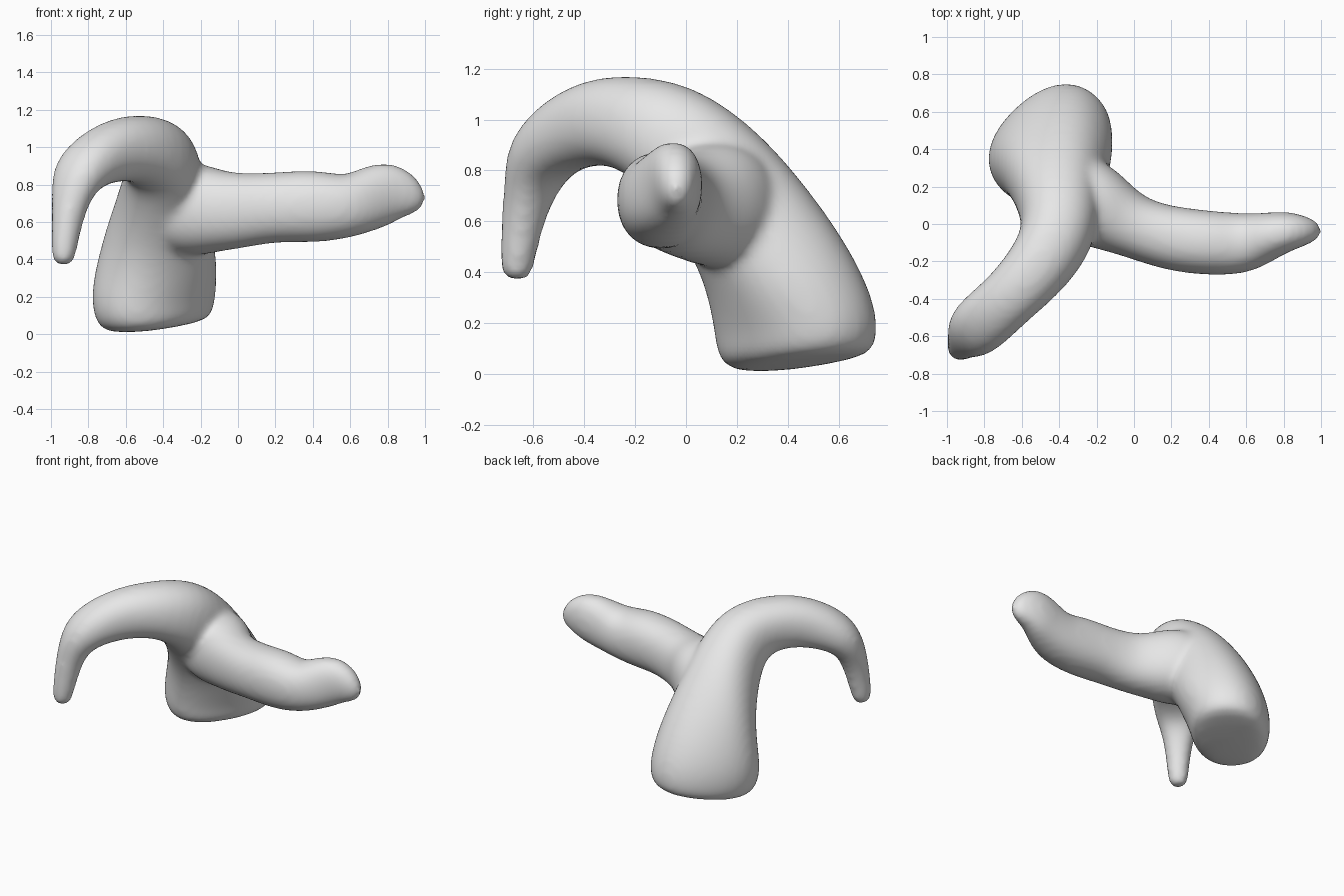
import bpy, bmesh
from math import sin, cos, radians, pi, copysign
from mathutils import Vector

if "Cube" in bpy.data.objects:
    bpy.data.objects.remove(bpy.data.objects["Cube"], do_unlink=True)

SIDES = 16
SQUARENESS = 0.9   # below one makes the cross-sections slightly boxy
SWELL = 1.04       # makes up for the shrinkage of subdivision


def rounded(value):
    return copysign(abs(value) ** SQUARENESS, value)


def add_limb(bm, rings):
    """Loft a closed limb; a ring is x, y, z, half width, half depth, heading."""
    centres = [Vector(ring[:3]) for ring in rings]
    loops = []
    for i, (centre, ring) in enumerate(zip(centres, rings)):
        width, depth, heading = ring[3:]
        before = centres[max(i - 1, 0)]
        after = centres[min(i + 1, len(centres) - 1)]
        tangent = (after - before).normalized()
        angle = radians(heading)
        side = Vector((sin(angle), -cos(angle), 0))
        side = (side - tangent * side.dot(tangent)).normalized()
        up = side.cross(tangent)
        loop = []
        for k in range(SIDES):
            a = 2 * pi * k / SIDES
            offset = side * width * rounded(cos(a)) + up * depth * rounded(sin(a))
            loop.append(bm.verts.new(centre + offset * SWELL))
        loops.append(loop)
    for lower, upper in zip(loops, loops[1:]):
        for k in range(SIDES):
            n = (k + 1) % SIDES
            bm.faces.new((lower[k], lower[n], upper[n], upper[k]))
    bm.faces.new(loops[0][::-1])
    bm.faces.new(loops[-1])


# Broad foot, longest across its diagonal, rising into an arch with a thin tip
trunk = [
    (-.445, .445, .03, .26, .19, -45),
    (-.45, .44, .075, .34, .25, -45),
    (-.455, .435, .20, .36, .265, -47),
    (-.43, .37, .38, .325, .27, -55),
    (-.415, .27, .57, .275, .26, -70),
    (-.40, .12, .77, .22, .25, -90),
    (-.40, -.07, .945, .195, .22, -110),
    (-.52, -.25, 1.0, .175, .18, -130),
    (-.68, -.41, .985, .15, .165, -135),
    (-.86, -.57, .875, .165, .13, -135),
    (-.90, -.62, .71, .10, .09, -135),
    (-.92, -.65, .55, .075, .075, -135),
    (-.935, -.665, .42, .065, .065, -135),
    (-.935, -.67, .365, .045, .045, -135),
]

# Side branch flaring out of the trunk, with a knob at its end
branch = [
    (-.42, .20, .66, .22, .22, -20),
    (-.23, .11, .67, .23, .25, -20),
    (-.11, .04, .66, .19, .215, -18),
    (.02, -.025, .66, .16, .195, -15),
    (.20, -.08, .68, .17, .18, -10),
    (.42, -.105, .685, .17, .195, -5),
    (.60, -.105, .68, .16, .16, 5),
    (.72, -.065, .735, .125, .17, 10),
    (.83, -.035, .76, .105, .165, 5),
    (.93, -.035, .73, .075, .11, 0),
    (.995, -.04, .69, .03, .035, 0),
]

bm = bmesh.new()
for limb in (trunk, branch):
    add_limb(bm, limb)
bmesh.ops.recalc_face_normals(bm, faces=bm.faces)
mesh = bpy.data.meshes.new("branching_form")
bm.to_mesh(mesh)
bm.free()
form = bpy.data.objects.new("branching_form", mesh)
bpy.context.collection.objects.link(form)

# Round the limbs, fuse them and soften the junction
subdivide = form.modifiers.new("round_limbs", "SUBSURF")
subdivide.levels = subdivide.render_levels = 2
fuse = form.modifiers.new("fuse_limbs", "REMESH")
fuse.mode = "VOXEL"
fuse.voxel_size = 0.02
fuse.use_smooth_shade = True
soften = form.modifiers.new("soften_joint", "SMOOTH")
soften.factor = 0.5
soften.iterations = 12

# Plain grey
grey = bpy.data.materials.new("light_grey")
grey.use_nodes = True
colour = (0.8, 0.8, 0.8, 1)
grey.diffuse_color = colour
for node in grey.node_tree.nodes:
    if node.type == "BSDF_PRINCIPLED":
        node.inputs["Base Color"].default_value = colour
mesh.materials.append(grey)
for face in mesh.polygons:
    face.use_smooth = True
